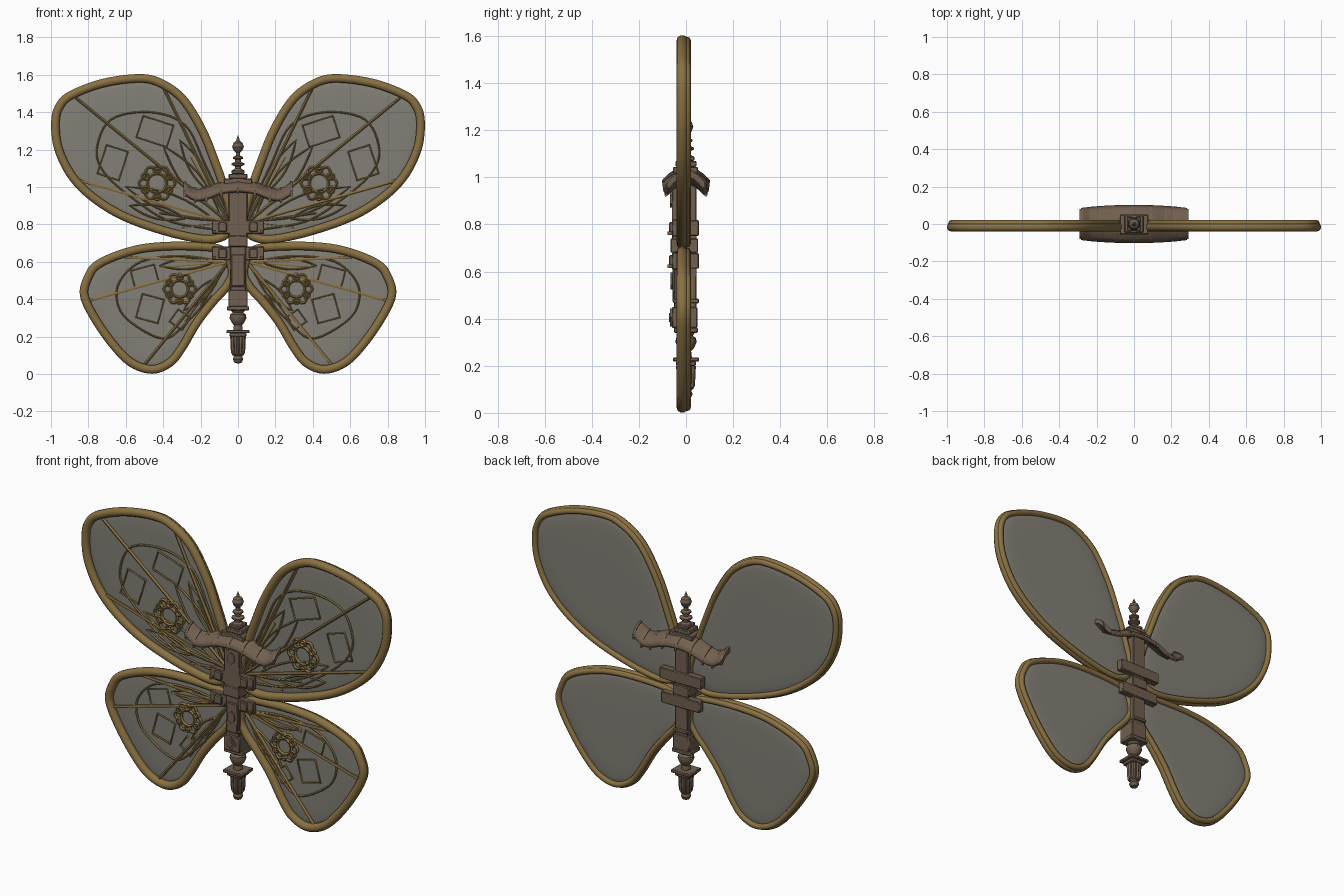
import bpy, bmesh, math
from mathutils import Vector

cube = bpy.data.objects.get("Cube")
if cube:
    bpy.data.objects.remove(cube, do_unlink=True)


def material(name, rgb):
    m = bpy.data.materials.new(name)
    m.use_nodes = True
    m.diffuse_color = (*rgb, 1)
    m.node_tree.nodes["Principled BSDF"].inputs["Base Color"].default_value = (*rgb, 1)
    return m


BRASS = material("aged brass", (.25, .165, .055))
WOOD = material("brown wood", (.165, .115, .078))
PANE = material("grey pane", (.225, .215, .18))


def finish(name, bm, mat, angle=35):
    me = bpy.data.meshes.new(name)
    bmesh.ops.recalc_face_normals(bm, faces=bm.faces)
    bm.to_mesh(me)
    bm.free()
    me.materials.append(mat)
    me.shade_smooth()
    me.set_sharp_from_angle(angle=math.radians(angle))
    ob = bpy.data.objects.new(name, me)
    bpy.context.collection.objects.link(ob)
    return ob


def box(name, x, y, z, bevel=.004):
    """Box from (low, high) pairs."""
    bm = bmesh.new()
    bmesh.ops.create_cube(bm, size=1)
    for v in bm.verts:
        v.co = [(a + b) / 2 + c * (b - a) for (a, b), c in zip((x, y, z), v.co)]
    ob = finish(name, bm, WOOD)
    if bevel:
        mod = ob.modifiers.new("bevel", "BEVEL")
        mod.width, mod.segments = bevel, 1
    return ob


def lathe(name, profile, sides=20, flute=0):
    """Turned part around the z axis; flute cuts grooves in every other side."""
    bm = bmesh.new()
    rings = []
    for r, z in profile:
        rings.append([])
        for i in range(sides):
            a = math.tau * i / sides
            k = r * (1 - flute * (i % 2))
            rings[-1].append(bm.verts.new((k * math.cos(a), k * math.sin(a), z)))
    for lo, hi in zip(rings, rings[1:]):
        for i in range(sides):
            j = (i + 1) % sides
            bm.faces.new((lo[i], lo[j], hi[j], hi[i]))
    bm.faces.new(rings[0])
    bm.faces.new(rings[-1])
    return finish(name, bm, WOOD)


def plate(name, sides, rx, rz, z, y0, y1):
    """Raised polygon plate on the front of the post."""
    bm = bmesh.new()
    ring = [[bm.verts.new((rx * math.sin(math.tau * i / sides), y,
                           z + rz * math.cos(math.tau * i / sides)))
             for i in range(sides)] for y in (y0, y1)]
    bm.faces.new(ring[0])
    bm.faces.new(ring[1])
    for i in range(sides):
        j = (i + 1) % sides
        bm.faces.new((ring[0][i], ring[0][j], ring[1][j], ring[1][i]))
    return finish(name, bm, WOOD)


def smooth(pts, closed=True, n=6):
    """Catmull-Rom curve through 2D points."""
    p = [Vector(q) for q in pts]
    p = [p[-1]] + p + p[:2] if closed else [p[0]] + p + [p[-1]]
    out = []
    for a, b, c, d in zip(p, p[1:], p[2:], p[3:]):
        for i in range(n):
            t = i / n
            out.append(.5 * (2 * b + (c - a) * t + (2 * a - 5 * b + 4 * c - d) * t * t
                             + (3 * b - a - 3 * c + d) * t ** 3))
    return out if closed else out + [p[-2]]


def tubes(name, paths, radius, y, side, res=1, mat=BRASS):
    """Round bars along (points, closed) paths in the wing plane."""
    cu = bpy.data.curves.new(name, "CURVE")
    cu.dimensions = "3D"
    cu.bevel_depth, cu.bevel_resolution, cu.use_fill_caps = radius, res, True
    for pts, closed in paths:
        sp = cu.splines.new("POLY")
        sp.points.add(len(pts) - 1)
        for q, (u, w) in zip(sp.points, pts):
            q.co = (side * u, y, w, 1)
        sp.use_cyclic_u = closed
    tmp = bpy.data.objects.new(name, cu)
    bpy.context.collection.objects.link(tmp)
    bm = bmesh.new()
    bm.from_mesh(tmp.evaluated_get(bpy.context.evaluated_depsgraph_get()).to_mesh())
    bpy.data.objects.remove(tmp, do_unlink=True)
    return finish(name, bm, mat, 60)


def circle(c, r, wave=0, lobes=6, n=36):
    pts = []
    for i in range(n):
        a = math.tau * i / n
        k = r + wave * math.cos(lobes * a)
        pts.append((c[0] + k * math.cos(a), c[1] + k * math.sin(a)))
    return pts, True


def quad(x, z, w, h, deg):
    a = math.radians(deg)
    return [(x + (u * w * math.cos(a) - v * h * math.sin(a)) / 2,
             z + (u * w * math.sin(a) + v * h * math.cos(a)) / 2)
            for u, v in ((-1, -1), (1, -1), (1, 1), (-1, 1))], True


def leaf(p, q, width, n=8):
    p, q = Vector(p), Vector(q)
    side = (q - p).orthogonal().normalized() * width
    go = [p.lerp(q, i / n) + side * math.sin(math.pi * i / n) for i in range(n)]
    back = [q.lerp(p, i / n) - side * math.sin(math.pi * i / n) for i in range(n)]
    return go + back, True


def pane(name, outline, side):
    """Pillow-shaped wing pane with rounded edges."""
    mid = sum(outline, Vector((0, 0))) / len(outline)
    bm = bmesh.new()
    for face in (-1, 1):
        prev = None
        for s, d in ((1, 0), (.95, .006), (.88, .009), (.7, .01)):
            ring = [bm.verts.new((side * q.x, face * d - .002, q.y))
                    for q in (mid.lerp(p, s) for p in outline)]
            n = len(ring)
            if prev:
                for i in range(n):
                    j = (i + 1) % n
                    bm.faces.new((prev[i], prev[j], ring[j], ring[i]))
            prev = ring
        c = bm.verts.new((side * mid.x, face * .01 - .002, mid.y))
        for i in range(n):
            bm.faces.new((prev[i], prev[(i + 1) % n], c))
    bmesh.ops.remove_doubles(bm, verts=bm.verts, dist=.0001)
    return finish(name, bm, PANE, 60)


# Wing outlines, ornament loops, veins and motifs
UPPER = smooth([(.976, 1.35), (.952, 1.435), (.89, 1.492), (.73, 1.553), (.55, 1.58), (.43, 1.563),
                (.3, 1.475), (.195, 1.31), (.125, 1.14), (.07, .98), (.03, .8), (.12, .722),
                (.31, .743), (.57, .825), (.75, .925), (.882, 1.05), (.96, 1.205)])
LOWER = smooth([(.823, .425), (.8, .52), (.75, .585), (.62, .643), (.47, .677), (.26, .684),
                (.08, .66), (.03, .55), (.06, .47), (.135, .385), (.22, .275), (.3, .14),
                (.365, .06), (.46, .024), (.57, .06), (.67, .16), (.77, .305)])
UPPER_LOOP = smooth([(.05, .85), (.176, 1.12), (.283, 1.33), (.47, 1.4), (.68, 1.36), (.755, 1.2),
                     (.71, 1.07), (.55, .93), (.36, .815), (.1, .77)], False)
LOWER_LOOP = smooth([(.08, .6), (.3, .63), (.52, .6), (.64, .48), (.63, .34), (.52, .24),
                     (.39, .19), (.29, .26), (.14, .42)], False)


def rosette(c, r):
    ring = [circle(c, r, r * .14), circle(c, r * .6)]
    for i in range(6):
        a = math.tau * (i + .5) / 6
        ring.append(circle((c[0] + r * .85 * math.cos(a), c[1] + r * .85 * math.sin(a)), r * .2, n=10))
    return ring


wings = {
    "upper": (UPPER, UPPER_LOOP, (.05, .81), [(.865, 1.475), (.405, 1.545), (.9, 1.05)],
              [(.25, 1.16), (.42, .86), (.3, .78)], rosette((.433, 1.02), .085),
              [quad(.444, 1.297, .17, .12, 18), quad(.67, 1.13, .12, .16, 18),
               leaf((.14, .96), (.31, 1.25), .035), leaf((.28, .83), (.58, .9), .035),
               leaf((.1, .86), (.4, 1.22), .05), leaf((.12, .82), (.6, 1.0), .05)]),
    "lower": (LOWER, LOWER_LOOP, (.05, .6), [(.805, .39), (.5, .05), (.61, .625)],
              [(.28, .28), (.42, .57), (.2, .36)], rosette((.312, .455), .075),
              [quad(.47, .35, .12, .13, 15), quad(.5, .525, .13, .09, -15), quad(.31, .29, .08, .08, 35),
               leaf((.12, .6), (.42, .58), .03), leaf((.1, .52), (.29, .34), .03)]),
}
for side, word in ((1, "left"), (-1, "right")):
    for level, (outline, loop, root, ends, short, rose, motifs) in wings.items():
        name = f"{word}_{level}_wing"
        pane(name + "_pane", outline, side)
        tubes(name + "_rim", [(outline, True)], .024, -.016, side, 3)
        tubes(name + "_back_rim", [(outline, True)], .017, .004, side, 2)
        tubes(name + "_veins", [((root, e), False) for e in ends], .0085, -.015, side)
        tubes(name + "_tracery", [(loop, False)] + motifs + [((root, e), False) for e in short],
              .0055, -.014, side)
        tubes(name + "_rosette", rose, .008, -.015, side)

    # Brackets clamping the wings to the post
    for z, where in ((.785, "upper"), (.645, "lower")):
        span = sorted((side * .04, side * .14))
        box(f"{word}_{where}_bracket", span, (-.06, -.03), (z - .036, z + .036))
        box(f"{word}_{where}_bracket_cap", sorted((side * .06, side * .105)), (-.072, -.055), (z - .025, z + .025))
        box(f"{word}_{where}_bracket_peg", sorted((side * .118, side * .132)), (-.078, -.055), (z - .03, z - .015), 0)

# Central post with cross beams and collars
box("post", (-.042, .042), (-.05, .045), (.34, 1.02))
box("post_front_upper", (-.05, .05), (-.06, -.02), (.69, .99))
box("post_front_lower", (-.036, .036), (-.058, -.02), (.47, .64))
for z, half, name in ((.785, .135, "upper"), (.645, .125, "lower")):
    box(name + "_cross_beam", (-half, half), (.015, .055), (z - .033, z + .033))
box("waist_collar", (-.052, .052), (-.066, .052), (.68, .74))
box("lower_collar", (-.045, .045), (-.055, .055), (.465, .485))
box("foot_block", (-.052, .052), (-.06, .048), (.36, .45))
box("foot_flange", (-.06, .06), (-.05, .05), (.34, .362))
plate("upper_hexagon", 6, .024, .034, .905, -.067, -.055)
plate("lower_hexagon", 6, .024, .036, .56, -.066, -.055)
plate("foot_diamond", 4, .03, .038, .405, -.067, -.055)
plate("foot_diamond_boss", 4, .016, .02, .405, -.072, -.06)

# Turned foot below the post
lathe("vase", [(.025, .235), (.022, .262), (.034, .275), (.045, .3), (.042, .318), (.028, .328), (.04, .342)])
box("column_capital", (-.062, .062), (-.055, .055), (.218, .236))
box("column_neck", (-.045, .045), (-.042, .042), (.2, .22))
lathe("fluted_column", [(.03, .1), (.038, .115), (.042, .2)], 24, .18)
lathe("foot_ball", [(.004, .056), (.02, .062), (.028, .08), (.022, .095), (.03, .103), (.03, .112)])

# Curved roof with ribs and ridge
crown = smooth([(0, 1.03), (.09, 1.018), (.17, .988), (.23, .982), (.285, 1.015)], False, 4)


def roof_point(x, z, v):
    y = v * (.095 - .2 * x * x)
    return Vector((x, y, z - .05 * v * v))


line = [(-p.x, p.y) for p in reversed(crown[1:])] + [(p.x, p.y) for p in crown]
steps = [i / 4 for i in range(-4, 5)]
bm = bmesh.new()
grid = [[bm.verts.new(roof_point(x, z, v)) for v in steps] for x, z in line]
for a, b in zip(grid, grid[1:]):
    for i in range(len(steps) - 1):
        bm.faces.new((a[i], a[i + 1], b[i + 1], b[i]))
roof = finish("roof", bm, WOOD)
mod = roof.modifiers.new("thickness", "SOLIDIFY")
mod.thickness, mod.offset = .022, 0
for k, i in enumerate(range(0, len(line), 4)):
    bm = bmesh.new()
    x, z = line[i]
    rows = [[bm.verts.new(roof_point(x, z, v * 1.03) + Vector((dx, 0, dz)))
             for dx, dz in ((-.006, -.014), (.006, -.014), (.006, .016), (-.006, .016))] for v in steps]
    for a, b in zip(rows, rows[1:]):
        for j in range(4):
            bm.faces.new((a[j], a[(j + 1) % 4], b[(j + 1) % 4], b[j]))
    bm.faces.new(rows[0])
    bm.faces.new(rows[-1])
    finish(f"roof_rib_{k + 1}", bm, WOOD)

# Stepped base and turned finial above the roof
box("finial_base", (-.075, .075), (-.055, .05), (1.0, 1.045))
box("finial_step", (-.05, .05), (-.045, .045), (1.045, 1.07))
box("finial_cap", (-.036, .036), (-.036, .036), (1.07, 1.09))
lathe("finial", [(.028, 1.09), (.016, 1.1), (.016, 1.11), (.034, 1.118), (.034, 1.126), (.015, 1.134),
                 (.015, 1.146), (.028, 1.152), (.028, 1.16), (.012, 1.168), (.012, 1.185), (.024, 1.195),
                 (.031, 1.215), (.024, 1.236), (.01, 1.246), (.007, 1.258), (.001, 1.275)])
